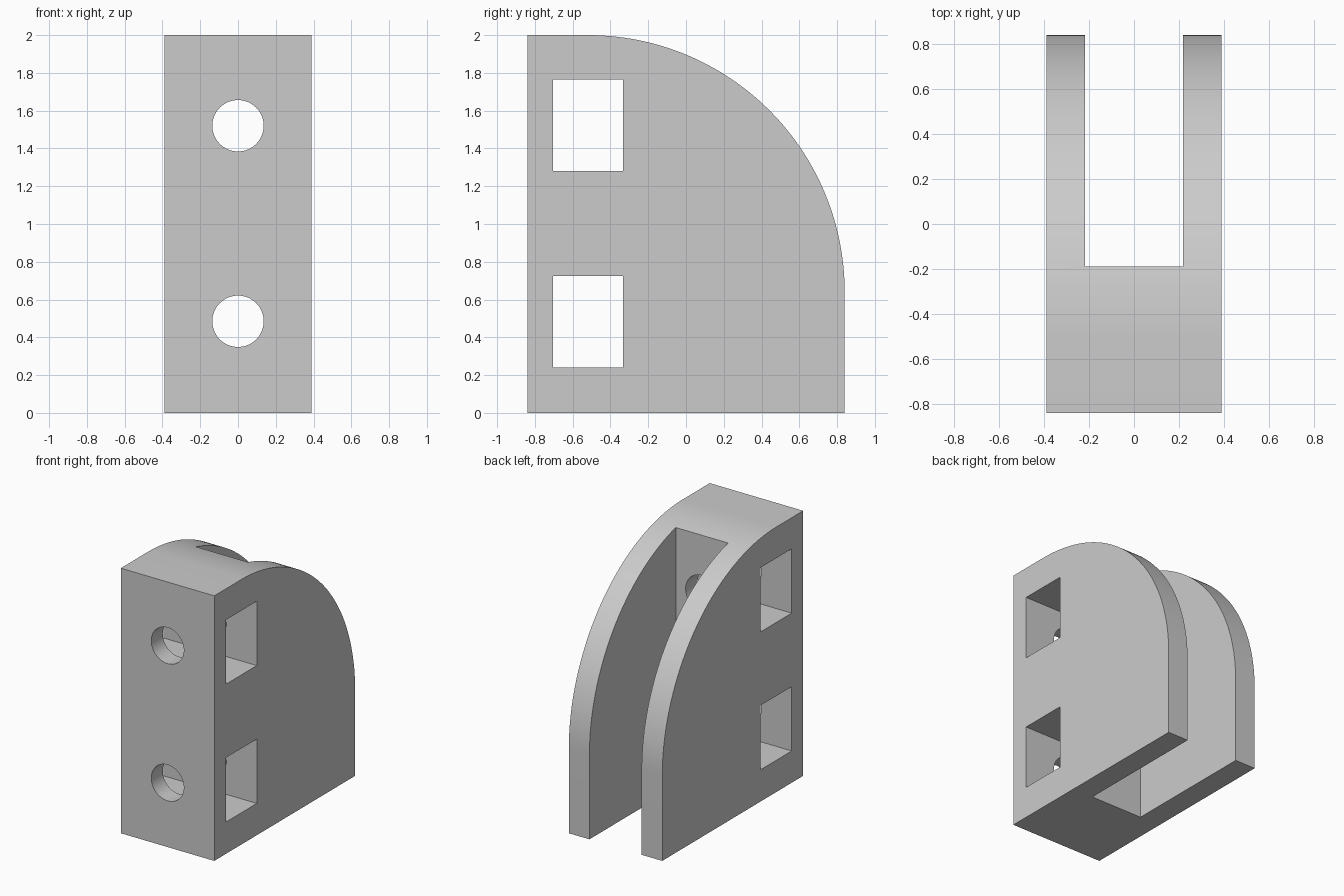
import bpy, bmesh, math

cube = bpy.data.objects.get("Cube")
if cube:
    bpy.data.objects.remove(cube, do_unlink=True)

HALF_W, HALF_D, HEIGHT, RADIUS = 0.39, 0.84, 2.0, 1.36

grey = bpy.data.materials.new("plain grey")
grey.use_nodes = True
colour = (0.6, 0.6, 0.6, 1)
grey.diffuse_color = colour
grey.node_tree.nodes["Principled BSDF"].inputs["Base Color"].default_value = colour


def add_object(name, bm):
    bmesh.ops.recalc_face_normals(bm, faces=bm.faces)
    mesh = bpy.data.meshes.new(name)
    bm.to_mesh(mesh)
    bm.free()
    mesh.materials.append(grey)
    obj = bpy.data.objects.new(name, mesh)
    bpy.context.collection.objects.link(obj)
    return obj


def prism(name, outline, x0, x1):
    """Extrude a (y, z) outline along x."""
    bm = bmesh.new()
    face = bm.faces.new([bm.verts.new((x0, y, z)) for y, z in outline])
    side = bmesh.ops.extrude_face_region(bm, geom=[face])["geom"]
    verts = [v for v in side if isinstance(v, bmesh.types.BMVert)]
    bmesh.ops.translate(bm, verts=verts, vec=(x1 - x0, 0, 0))
    return add_object(name, bm)


def box(name, x, y0, y1, z0, z1):
    return prism(name, [(y0, z0), (y1, z0), (y1, z1), (y0, z1)], -x, x)


def bolt_cutter(name, z, radius, y0, y1):
    """Round cutter lying along y."""
    ring = [math.tau * i / 64 for i in range(64)]
    bm = bmesh.new()
    face = bm.faces.new([bm.verts.new((radius * math.cos(a), y0, z + radius * math.sin(a)))
                         for a in ring])
    side = bmesh.ops.extrude_face_region(bm, geom=[face])["geom"]
    verts = [v for v in side if isinstance(v, bmesh.types.BMVert)]
    bmesh.ops.translate(bm, verts=verts, vec=(0, y1 - y0, 0))
    return add_object(name, bm)


# Bracket body: side outline with a quarter-round upper back corner
STEPS = 64
arc = [math.pi / 2 * i / STEPS for i in range(STEPS + 1)]
outline = [(-HALF_D, 0), (HALF_D, 0)]
outline += [(HALF_D - RADIUS + RADIUS * math.cos(a), HEIGHT - RADIUS + RADIUS * math.sin(a))
            for a in arc]
outline.append((-HALF_D, HEIGHT))
bracket = prism("clevis_bracket", outline, -HALF_W, HALF_W)

# Slot between the two cheeks
cutters = [box("slot_cutter", 0.218, -0.19, 1, -0.2, 2.2)]

# Nut windows across the body, and bolt holes from the front into the slot
for label, low, high, hole in (("lower", 0.24, 0.725, 0.485), ("upper", 1.28, 1.765, 1.52)):
    cutters.append(box(label + "_window_cutter", 0.6, -0.703, -0.333, low, high))
    cutters.append(bolt_cutter(label + "_bolt_hole_cutter", hole, 0.136, -1, 0))

bpy.context.view_layer.objects.active = bracket
bracket.select_set(True)
for cutter in cutters:
    mod = bracket.modifiers.new(cutter.name, 'BOOLEAN')
    mod.operation = 'DIFFERENCE'
    mod.solver = 'EXACT'
    mod.object = cutter
    bpy.ops.object.modifier_apply(modifier=mod.name)
    bpy.data.objects.remove(cutter, do_unlink=True)

# Smooth curves, crisp edges
bpy.ops.object.shade_smooth_by_angle(angle=math.radians(30))
